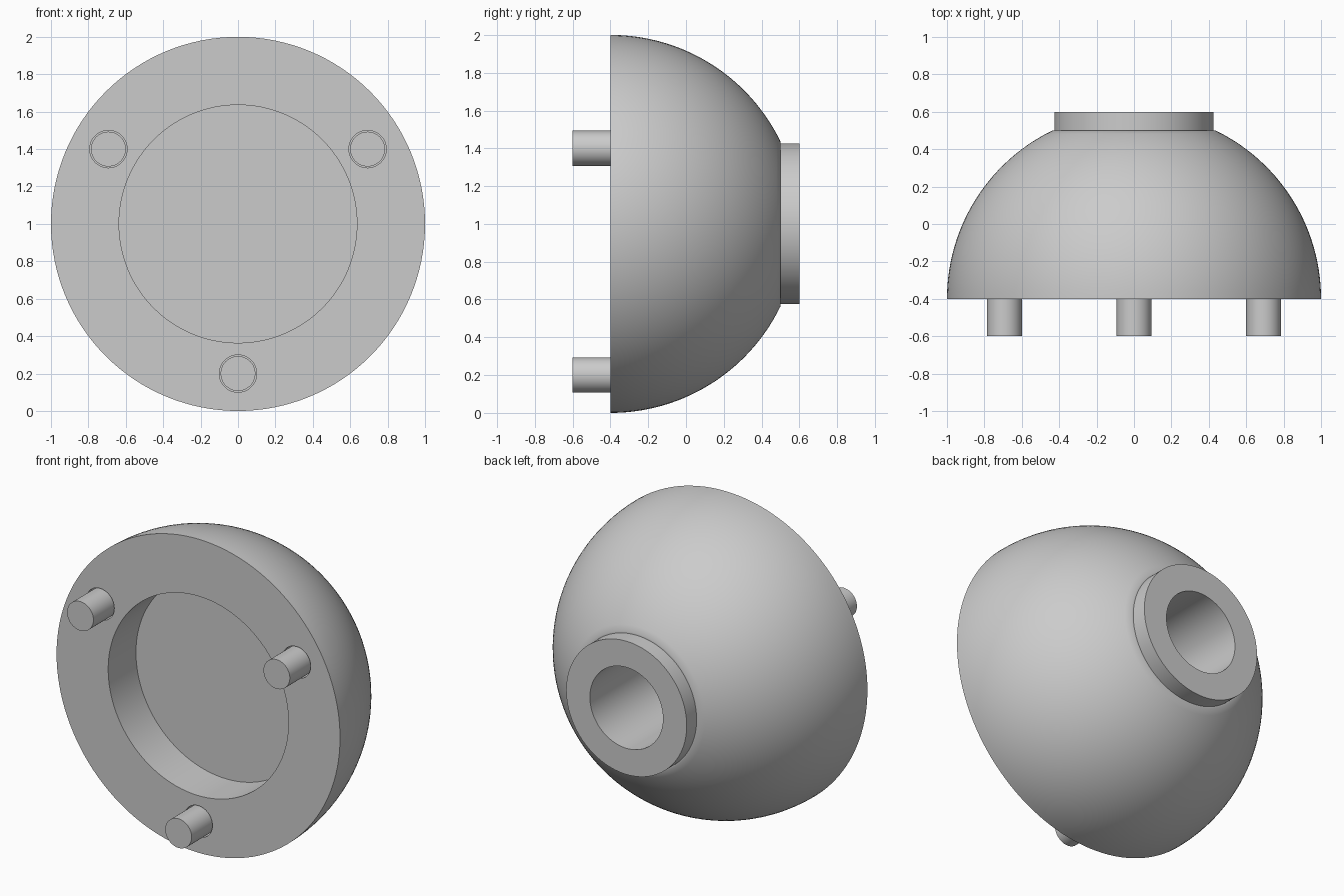
import bpy
import bmesh
from math import cos, sin, pi, asin, radians
from mathutils import Matrix, Vector

default = bpy.data.objects.get("Cube")
if default:
    bpy.data.objects.remove(default)

FRONT = -0.4        # flat front plane
CENTRE_Z = 1.0

grey = bpy.data.materials.new("plain_grey")
grey.use_nodes = True
colour = (0.6, 0.6, 0.6, 1)
grey.diffuse_color = colour
grey.node_tree.nodes["Principled BSDF"].inputs["Base Color"].default_value = colour


def finish(name, bm):
    bmesh.ops.remove_doubles(bm, verts=bm.verts, dist=1e-5)
    bmesh.ops.recalc_face_normals(bm, faces=bm.faces)
    mesh = bpy.data.meshes.new(name)
    bm.to_mesh(mesh)
    bm.free()
    mesh.materials.append(grey)
    obj = bpy.data.objects.new(name, mesh)
    bpy.context.collection.objects.link(obj)
    return obj


def lathe(name, profile, steps):
    """Revolve (radius, y) points around the front-to-back axis."""
    bm = bmesh.new()
    verts = [bm.verts.new((r, y, CENTRE_Z)) for r, y in profile]
    edges = [bm.edges.new(pair) for pair in zip(verts, verts[1:])]
    bmesh.ops.spin(bm, geom=verts + edges, cent=(0, 0, CENTRE_Z), axis=(0, 1, 0),
                   angle=2 * pi, steps=steps, use_duplicate=False)
    return finish(name, bm)


def rod(name, angle, radius, y0, y1):
    """Round rod along y, set on the mounting circle."""
    bm = bmesh.new()
    place = Vector((0.8 * cos(angle), (y0 + y1) / 2, CENTRE_Z + 0.8 * sin(angle)))
    bmesh.ops.create_cone(bm, cap_ends=True, segments=48, radius1=radius, radius2=radius,
                          depth=y1 - y0,
                          matrix=Matrix.Translation(place) @ Matrix.Rotation(pi / 2, 4, 'X'))
    return finish(name, bm)


def smooth(obj):
    bpy.ops.object.select_all(action='DESELECT')
    obj.select_set(True)
    bpy.context.view_layer.objects.active = obj
    bpy.ops.object.shade_smooth_by_angle(angle=radians(30))


# Domed body: front recess, half-round shell, rear collar and blind bore
recess = [(0, FRONT + 0.28), (0.636, FRONT + 0.28), (0.636, FRONT)]
end = asin(0.9)
dome = [(cos(end * i / 28), FRONT + sin(end * i / 28)) for i in range(29)]
collar = [(0.425, 0.5), (0.425, 0.6), (0.258, 0.6), (0.258, 0.01), (0, 0.01)]
body = lathe("domed_body", recess + dome + collar, 128)

# Three pins, each seated in a slightly wider socket
for side, degrees in (("left", 30), ("right", 150), ("lower", 270)):
    angle = radians(degrees)
    socket = rod(side + "_socket_cutter", angle, 0.1, FRONT - 0.1, FRONT + 0.2)
    cut = body.modifiers.new("socket", 'BOOLEAN')
    cut.operation = 'DIFFERENCE'
    cut.solver = 'EXACT'
    cut.object = socket
    bpy.context.view_layer.objects.active = body
    bpy.ops.object.modifier_apply(modifier=cut.name)
    bpy.data.objects.remove(socket)
    smooth(rod(side + "_pin", angle, 0.093, FRONT - 0.2, FRONT + 0.2))

smooth(body)
